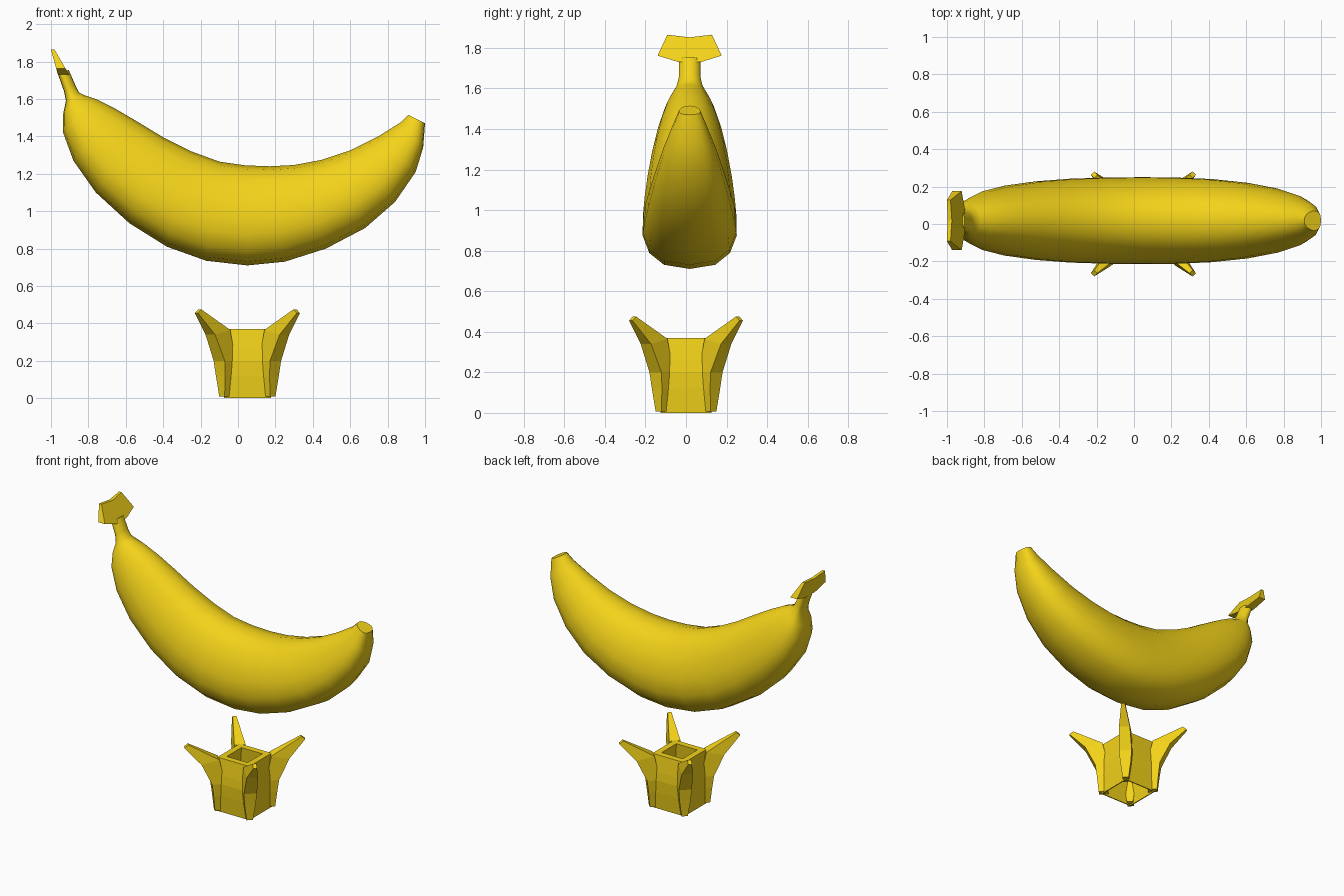
import bpy, bmesh, math
from mathutils import Matrix

if "Cube" in bpy.data.objects:
    bpy.data.objects.remove(bpy.data.objects["Cube"])

yellow = bpy.data.materials.new("yellow")
yellow.diffuse_color = (0.9, 0.65, 0.01, 1)
yellow.use_nodes = True
yellow.node_tree.nodes["Principled BSDF"].inputs["Base Color"].default_value = yellow.diffuse_color


def loft(name, rings, closed=False, smooth=False):
    """Skin a list of equal-length point rings; cap the ends or close into a loop."""
    bm = bmesh.new()
    loops = [[bm.verts.new(p) for p in ring] for ring in rings]
    n = len(loops[0])
    pairs = list(zip(loops, loops[1:]))
    if closed:
        pairs.append((loops[-1], loops[0]))
    else:
        bm.faces.new(loops[0])
        bm.faces.new(loops[-1])
    for a, b in pairs:
        for i in range(n):
            j = (i + 1) % n
            bm.faces.new((a[i], a[j], b[j], b[i]))
    bmesh.ops.recalc_face_normals(bm, faces=bm.faces)
    me = bpy.data.meshes.new(name)
    bm.to_mesh(me)
    bm.free()
    me.materials.append(yellow)
    ob = bpy.data.objects.new(name, me)
    bpy.context.collection.objects.link(ob)
    if smooth:
        bpy.ops.object.select_all(action='DESELECT')
        ob.select_set(True)
        bpy.context.view_layer.objects.active = ob
        bpy.ops.object.shade_smooth_by_angle(angle=math.radians(50))
    return ob


YC = 0.018  # banana centre line in y


def section(lx, lz, ux, uz, hw, n=16):
    """Egg-shaped section between a lower and an upper outline point."""
    pts = []
    for i in range(n):
        t = 2 * math.pi * i / n
        v, s = -math.cos(t), math.sin(t)
        y = hw * math.copysign(abs(s) ** 0.8, s) * (1 - 0.2 * v)
        f = (v + 1) / 2
        pts.append((lx + (ux - lx) * f, YC + y, lz + (uz - lz) * f))
    return pts


# Banana body and stem: lower x, z, upper x, z, half width
body = [
    (1.00, 1.47, .91, 1.515, .052), (.99, 1.34, .87, 1.475, .088),
    (.95, 1.21, .75, 1.40, .13), (.84, 1.05, .60, 1.325, .17),
    (.68, .91, .45, 1.275, .20), (.47, .80, .30, 1.247, .22),
    (.25, .73, .17, 1.24, .228), (.05, .71, .04, 1.245, .23),
    (-.17, .735, -.10, 1.265, .228), (-.38, .81, -.25, 1.32, .222),
    (-.58, .935, -.40, 1.395, .208), (-.76, 1.10, -.54, 1.48, .185),
    (-.88, 1.27, -.66, 1.55, .155), (-.935, 1.42, -.76, 1.60, .12),
    (-.935, 1.52, -.82, 1.62, .09), (-.92, 1.59, -.85, 1.635, .064),
    (-.93, 1.64, -.87, 1.675, .053), (-.965, 1.74, -.905, 1.755, .053),
]
loft("banana_body", [section(*r) for r in body], smooth=True)

# Flared stem tip: flat outline in y, z, wedge-shaped in x
half = [(.055, 1.73), (.158, 1.762), (.11, 1.865)]
outline = half + [(0, 1.852)] + [(-y, z) for y, z in reversed(half)]


def tip_side(x0, slope):
    return [(x0 - slope * (z - 1.73), YC + y, z) for y, z in outline]


loft("stem_tip", [tip_side(-.963, .275), tip_side(-.903, .58)])

# Hollow square pedestal
XC = 0.05


def square(h, z):
    return [(XC + sx * h, sy * h, z) for sx, sy in ((-1, -1), (1, -1), (1, 1), (-1, 1))]


wall = [(.125, 0), (.136, .12), (.14, .2), (.136, .26), (.122, .37), (.08, .37), (.118, 0)]
loft("pedestal", [square(h, z) for h, z in wall], closed=True)

# Four curved corner prongs: inner r, z, outer r, z, half width
prong = [
    (.13, .008, .192, .008, .02), (.13, .12, .203, .12, .035),
    (.13, .2, .213, .2, .042), (.165, .365, .28, .34, .036),
    (.36, .475, .385, .455, .012),
]
for k in range(4):
    rings = [[(ri, -w, zi), (ro, -w, zo), (ro, w, zo), (ri, w, zi)]
             for ri, zi, ro, zo, w in prong]
    ob = loft(f"prong_{k + 1}", rings)
    ob.data.transform(Matrix.Translation((XC, 0, 0)) @
                      Matrix.Rotation(math.radians(45 + 90 * k), 4, 'Z'))
